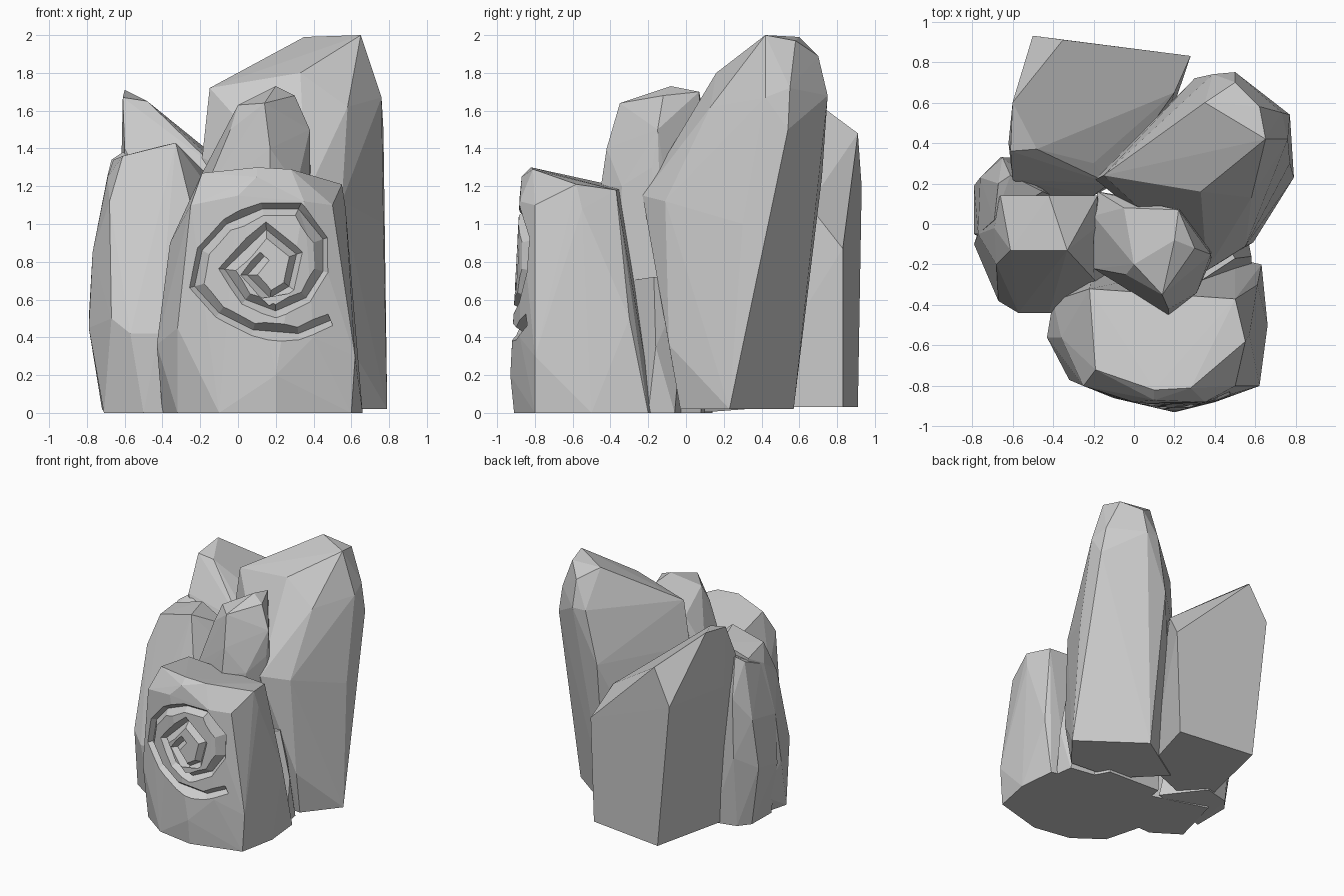
import bpy
import bmesh
from mathutils import Vector

default_cube = bpy.data.objects.get("Cube")
if default_cube:
    bpy.data.objects.remove(default_cube, do_unlink=True)

# Single stone colour
stone = bpy.data.materials.new("stone grey")
stone.use_nodes = True
stone.diffuse_color = (0.6, 0.6, 0.6, 1)
stone.node_tree.nodes["Principled BSDF"].inputs["Base Color"].default_value = stone.diffuse_color


def make_object(name, bm):
    """Turn a bmesh into a flat shaded stone object."""
    bmesh.ops.recalc_face_normals(bm, faces=bm.faces)
    mesh = bpy.data.meshes.new(name)
    bm.to_mesh(mesh)
    bm.free()
    mesh.materials.append(stone)
    obj = bpy.data.objects.new(name, mesh)
    bpy.context.collection.objects.link(obj)
    return obj


def make_rock(name, corners):
    """Wrap a faceted boulder tightly around its main corners."""
    bm = bmesh.new()
    for corner in corners:
        bm.verts.new(corner)
    bmesh.ops.convex_hull(bm, input=bm.verts)
    loose = [v for v in bm.verts if not v.link_faces]
    bmesh.ops.delete(bm, geom=loose, context="VERTS")
    return make_object(name, bm)


# Low front boulder that carries the spiral
front_rock = make_rock("front_rock", [
    # foot
    (-.32, -.7, 0), (-.4, -.4, 0), (-.2, -.2, 0), (.5, -.17, 0), (.63, -.2, 0),
    (.66, -.5, 0), (.6, -.8, 0), (.2, -.91, 0), (-.1, -.86, 0),
    # belly
    (-.43, -.56, .36), (-.4, -.38, .4), (-.32, -.77, .45), (.2, -.93, .2),
    (.62, -.8, .3), (.61, -.3, .5), (-.05, -.87, .5), (.4, -.88, .4),
    # shoulder and crown
    (-.36, -.56, .9), (-.25, -.8, 1.1), (0, -.88, 1.15), (.35, -.88, 1.12),
    (.5, -.8, 1.1), (.57, -.55, 1.08), (-.19, -.72, 1.27), (.1, -.87, 1.25),
    (.1, -.82, 1.3), (.28, -.81, 1.29), (.55, -.58, 1.21), (.5, -.37, 1.18),
    (-.22, -.32, 1.19),
])

# Rounded boulder on the outer side, with a smaller one behind it
make_rock("side_rock", [
    (-.71, -.28, 0), (-.5, -.42, 0), (-.1, -.4, 0), (-.15, 0, 0), (-.6, .14, 0),
    (-.74, .05, .2), (-.79, -.1, .45), (-.67, -.38, .5), (-.57, -.44, .42),
    (-.42, -.44, .42), (-.2, -.27, .9), (-.77, -.05, .85), (-.68, -.2, 1.12),
    (-.69, -.02, 1.25), (-.61, -.13, 1.36), (-.33, -.13, 1.43), (-.42, .14, 1.41),
    (-.66, .14, 1.34), (-.19, -.02, 1.24), (-.18, .14, 1.28),
])
make_rock("side_back_rock", [
    (-.7, -.1, 0), (-.72, .18, .02), (-.65, .27, .02), (-.45, .32, .02), (-.2, .05, 0),
    (-.79, -.05, .45), (-.79, .19, .5), (-.66, .33, .6), (-.77, -.05, .85),
    (-.76, .23, .9), (-.65, .33, 1.08), (-.69, .02, 1.26), (-.67, .2, 1.34),
    (-.61, .24, 1.38), (-.45, .16, 1.36),
])

# Blunt pillar in the middle of the cluster, and the rubble at its foot
make_rock("middle_rock", [
    (-.2, -.2, 0), (.3, -.35, 0), (.4, -.1, 0), (.3, .08, 0), (-.15, .1, 0),
    (-.2, -.22, 1.12), (0, -.34, 1.2), (.17, -.45, 1.2), (.31, -.34, 1.2),
    (.38, -.18, 1.3), (-.2, .04, 1.25), (-.18, .16, 1.2), (-.04, -.25, 1.5),
    (0, -.2, 1.63), (.14, -.35, 1.64), (.17, -.42, 1.4), (.3, -.12, 1.68),
    (.38, -.15, 1.5), (.2, -.08, 1.73), (.22, .07, 1.7), (-.05, .08, 1.5),
])
make_rock("foot_rock", [
    (.2, -.3, 0), (.58, -.2, 0), (.56, -.06, 0), (.2, 0, 0),
    (.58, -.16, .35), (.3, -.3, .7), (.5, -.17, .72), (.4, 0, .7),
])

# Tallest crystal shaped stone
make_rock("tall_rock", [
    (.58, -.03, .02), (.79, .23, .02), (.32, .57, .02), (-.1, .3, .02), (.2, 0, .02),
    (.59, -.09, .36), (.77, .3, 1), (.36, -.23, 1.15), (.55, -.11, 1.12),
    (.3, .72, 1.25), (.74, .46, 1.22), (-.19, .22, 1.35), (-.15, .24, 1.72),
    (.34, -.03, 1.48), (.33, .16, 1.8), (.58, .13, 1.62), (.39, .74, 1.68),
    (.5, .75, 1.68), (.77, .54, 1.5), (.73, .55, 1.72), (.76, .42, 1.67),
    (.35, .6, 1.99), (.5, .7, 1.89), (.65, .42, 2), (.62, .58, 1.97),
])

# Slanted slab at the back
make_rock("back_rock", [
    (-.38, .91, .03), (.25, .83, .03), (.1, .3, .03), (-.3, .14, .03), (-.52, .3, .03),
    (-.5, .93, 1.2), (-.35, .91, 1.48), (.28, .83, .87), (.2, .65, 1.1),
    (-.62, .4, 1.2), (-.6, .22, 1.2), (-.45, .12, 1.1), (-.2, .14, 1.15),
    (-.12, .2, 1.3), (-.6, .6, 1.71), (-.61, .36, 1.67), (-.48, .37, 1.65),
    (-.2, .3, 1.4), (-.6, .22, 1.4),
])

# Spiral path from its outer end to its centre, as x and z
spiral = [Vector((x, z)) for x, z in [
    (.49, .49), (.32, .42), (.08, .44), (-.1, .53), (-.23, .67), (-.19, .86),
    (-.06, 1), (.13, 1.08), (.32, 1.08), (.45, .92), (.45, .75), (.36, .61),
    (.2, .54), (.04, .6), (-.07, .76), (.15, .97), (.31, .84), (.27, .67),
    (.17, .61), (.05, .73), (.14, .83),
]]


def groove_cutter(rock, path, half_width, depth):
    """Sweep a V section along the path, following the front of a rock."""
    bm = bmesh.new()
    rings = []
    for i, point in enumerate(path):
        before = (point - path[max(i - 1, 0)]).normalized()
        after = (path[min(i + 1, len(path) - 1)] - point).normalized()
        along = (before + after).normalized()
        mitre = max(along.dot(before), along.dot(after), 0.7)
        side = Vector((-along.y, along.x)) * half_width / mitre
        hit, spot, _, _ = rock.ray_cast(Vector((point.x, -3, point.y)), Vector((0, 1, 0)))
        surface = spot.y if hit else -.87
        a, b = point + side, point - side
        rings.append([bm.verts.new((a.x, surface - depth, a.y)),
                      bm.verts.new((b.x, surface - depth, b.y)),
                      bm.verts.new((point.x, surface + depth, point.y))])
    for first, second in zip(rings, rings[1:]):
        for k in range(3):
            n = (k + 1) % 3
            bm.faces.new((first[k], first[n], second[n], second[k]))
    bm.faces.new(rings[0])
    bm.faces.new(reversed(rings[-1]))
    bmesh.ops.triangulate(bm, faces=bm.faces)
    return make_object("spiral_cutter", bm)


def carve(rock, cutter):
    """Cut the groove for good, keeping the first solver that leaves a sound rock."""
    def volume(mesh):
        bm = bmesh.new()
        bm.from_mesh(mesh)
        size = bm.calc_volume()
        bm.free()
        return size

    whole = volume(rock.data)
    groove = rock.modifiers.new("spiral groove", "BOOLEAN")
    groove.operation = "DIFFERENCE"
    groove.object = cutter
    groove.use_self = True
    for solver in ("MANIFOLD", "EXACT", "FLOAT"):
        groove.solver = solver
        bpy.context.view_layer.update()
        depsgraph = bpy.context.evaluated_depsgraph_get()
        carved = bpy.data.meshes.new_from_object(rock.evaluated_get(depsgraph))
        if 0.9 * whole < volume(carved) < 0.9999 * whole:
            rock.data = carved
            break
    rock.modifiers.remove(groove)
    bpy.data.objects.remove(cutter, do_unlink=True)


bpy.context.view_layer.update()
carve(front_rock, groove_cutter(front_rock, spiral, half_width=.065, depth=.045))
